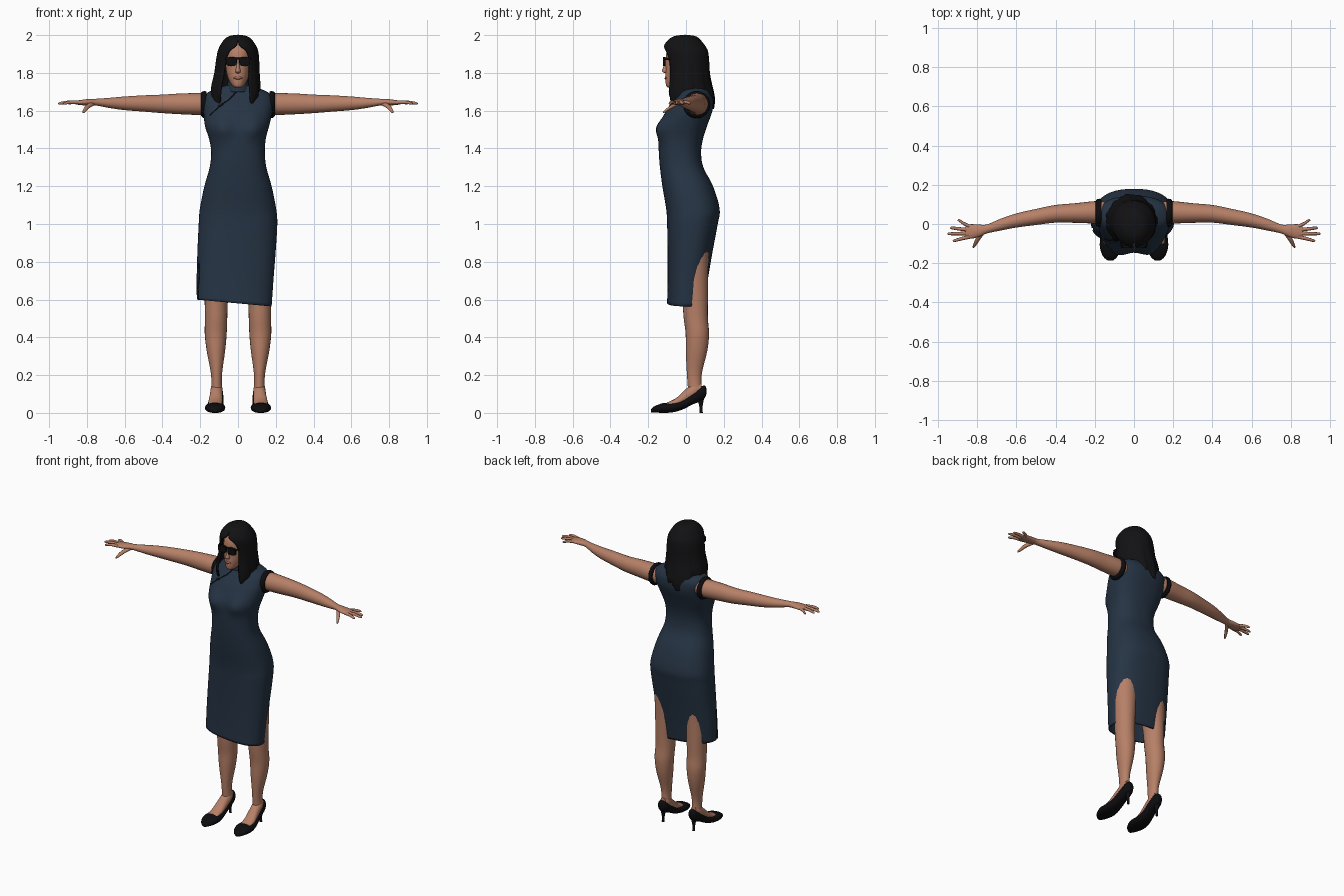
import bpy, bmesh, math
from mathutils import Vector
from mathutils.bvhtree import BVHTree

cube = bpy.data.objects.get("Cube")
if cube:
    bpy.data.objects.remove(cube, do_unlink=True)

X, Y, Z = Vector((1, 0, 0)), Vector((0, 1, 0)), Vector((0, 0, 1))


def material(name, r, g, b):
    mat = bpy.data.materials.new(name)
    mat.use_nodes = True
    mat.diffuse_color = (r, g, b, 1)
    node = mat.node_tree.nodes["Principled BSDF"]
    node.inputs["Base Color"].default_value = (r, g, b, 1)
    node.inputs["Roughness"].default_value = 0.8
    return mat


navy = material("navy cloth", 0.019, 0.034, 0.058)
skin = material("skin", 0.47, 0.215, 0.135)
hair_black = material("black hair", 0.006, 0.006, 0.007)
black = material("black leather", 0.004, 0.004, 0.005)
lip = material("lip red", 0.36, 0.12, 0.09)


def smooth_rows(rows, steps=4):
    """Catmull-Rom interpolation through rows of numbers."""
    out = []
    last = len(rows) - 1
    for i in range(last):
        a, b, c, d = rows[max(i - 1, 0)], rows[i], rows[i + 1], rows[min(i + 2, last)]
        for s in range(steps):
            t = s / steps
            out.append([q + t * (r - p) / 2 + t * t * (2 * p - 5 * q + 4 * r - e) / 2
                        + t ** 3 * (3 * q - 3 * r + e - p) / 2
                        for p, q, r, e in zip(a, b, c, d)])
    out.append(list(rows[-1]))
    return out


def tube(bm, rows, u, v, n=24, power=2.0, caps=True, steps=4):
    """Loft rows of (x, y, z, radius along u, radius along v)."""
    rings = []
    for x, y, z, ru, rv in smooth_rows(rows, steps):
        ring = []
        for k in range(n):
            t = math.tau * k / n
            c, s = math.cos(t), math.sin(t)
            c = math.copysign(abs(c) ** (2 / power), c)
            s = math.copysign(abs(s) ** (2 / power), s)
            ring.append(bm.verts.new(Vector((x, y, z)) + u * ru * c + v * rv * s))
        rings.append(ring)
    for a, b in zip(rings, rings[1:]):
        for k in range(n):
            j = (k + 1) % n
            bm.faces.new((a[k], a[j], b[j], b[k]))
    if caps:
        bm.faces.new(rings[0])
        bm.faces.new(rings[-1])


def finish(name, bm, mat, angle=50):
    bmesh.ops.recalc_face_normals(bm, faces=bm.faces)
    mesh = bpy.data.meshes.new(name)
    bm.to_mesh(mesh)
    bm.free()
    mesh.materials.append(mat)
    ob = bpy.data.objects.new(name, mesh)
    bpy.context.collection.objects.link(ob)
    bpy.ops.object.select_all(action="DESELECT")
    ob.select_set(True)
    bpy.context.view_layer.objects.active = ob
    bpy.ops.object.shade_smooth_by_angle(angle=math.radians(angle))
    return ob


def loft(name, rows, mat, u=X, v=Y, **options):
    bm = bmesh.new()
    tube(bm, rows, u, v, **options)
    return finish(name, bm, mat)


def upright(rows):
    """Turn (z, centre x, half width, front y, back y) into tube rows."""
    return [(x, (f + b) / 2, z, w, (b - f) / 2) for z, x, w, f, b in rows]


def thicken(ob, amount, offset):
    mod = ob.modifiers.new("thickness", "SOLIDIFY")
    mod.thickness, mod.offset = amount, offset


# Dress body, with bust, tilted hem and a side slit
bm = bmesh.new()
tube(bm, upright([
    (.58, -.02, .198, -.1, .1), (.7, -.016, .203, -.097, .115), (.85, -.008, .207, -.097, .14),
    (1, 0, .208, -.1, .168), (1.08, 0, .202, -.105, .178), (1.2, 0, .178, -.125, .143),
    (1.3, 0, .15, -.138, .092), (1.38, 0, .142, -.144, .08), (1.45, -.003, .15, -.145, .09),
    (1.52, -.005, .17, -.138, .112), (1.6, 0, .183, -.105, .14), (1.655, 0, .185, -.068, .143),
    (1.69, 0, .168, -.042, .13), (1.715, 0, .12, -.03, .11), (1.735, 0, .06, -.03, .08),
]), X, Y, n=64, power=2.4, caps=False, steps=5)
for vert in bm.verts:
    co = vert.co
    if co.y < 0:
        bump = math.exp(-((abs(co.x) - .085) / .055) ** 2 - ((co.z - 1.505) / .055) ** 2)
        co.y -= .026 * bump
    if co.z < .75:
        co.z -= .09 * co.x * (.75 - co.z) / .17
slit = [f for f in bm.faces
        if f.calc_center_median().x < -.15 and f.calc_center_median().z < .8
        and -.035 < f.calc_center_median().y < -.015]
bmesh.ops.delete(bm, geom=slit, context="FACES")
surface = BVHTree.FromBMesh(bm)
dress = finish("dress", bm, navy)
thicken(dress, .008, -1)

# Standing collar
collar = loft("collar", upright([
    (1.7, 0, .066, -.042, .085), (1.73, 0, .056, -.042, .078), (1.758, 0, .053, -.045, .072),
]), navy, caps=False)
thicken(collar, .006, 0)


# Piping along the front overlap, laid on the cloth
def piping(name, points, radius):
    curve = bpy.data.curves.new(name, "CURVE")
    curve.dimensions = "3D"
    curve.bevel_depth = radius
    spline = curve.splines.new("POLY")
    spline.points.add(len(points) - 1)
    for p, (x, z) in zip(spline.points, points):
        hit = surface.ray_cast(Vector((x, -1, z)), Y)[0]
        p.co = (x, hit.y if hit else -.04, z, 1)
    curve.materials.append(black)
    bpy.context.collection.objects.link(bpy.data.objects.new(name, curve))


piping("front_piping", smooth_rows([(0, 1.715), (-.04, 1.665), (-.09, 1.63), (-.15, 1.575)]), .003)
piping("collar_button", [(-.014, 1.7), (.014, 1.71)], .006)
piping("chest_button", [(-.105, 1.62), (-.08, 1.635)], .006)

# Neck and head
loft("neck", upright([
    (1.66, 0, .052, -.035, .075), (1.72, 0, .046, -.04, .066), (1.8, 0, .048, -.05, .06),
]), skin)
bm = bmesh.new()
tube(bm, upright([
    (1.722, 0, .014, -.094, -.05), (1.73, 0, .028, -.104, -.02), (1.75, 0, .043, -.108, .03),
    (1.78, 0, .056, -.109, .06), (1.82, 0, .064, -.108, .08), (1.87, 0, .068, -.108, .088),
    (1.92, 0, .066, -.1, .085), (1.96, 0, .05, -.07, .06), (1.98, 0, .02, -.03, .03),
]), X, Y, n=32, power=2.2)
tube(bm, [(0, -.104, 1.798, .007, .005), (0, -.108, 1.808, .014, .019),
          (0, -.107, 1.83, .009, .014), (0, -.104, 1.86, .006, .006)], X, Y, n=12)
finish("head", bm, skin)
loft("lips", [(0, -.105, 1.764, .006, .004), (0, -.106, 1.77, .021, .007),
              (0, -.106, 1.775, .022, .006), (0, -.105, 1.782, .009, .005)], lip, n=16)

# Sunglasses: lenses, bridge and temples
bm = bmesh.new()
for side in (-1, 1):
    tube(bm, [(side * .035, -.122, 1.86, .028, .023), (side * .035, -.108, 1.86, .029, .024)],
         X, Z, n=20, power=3.2, steps=1)
    tube(bm, [(side * .064, -.115, 1.875, .004, .006), (side * .071, .0, 1.87, .003, .005)],
         X, Z, n=8, steps=1)
tube(bm, [(-.06, -.116, 1.877, .005, .005), (.06, -.116, 1.877, .005, .005)], Y, Z, n=8, steps=1)
finish("sunglasses", bm, black)

# Hair: an open-fronted shell with wavy strands (z, centre x, half width, front, back, opening)
bm = bmesh.new()
count = 60
rings = []
for z, cx, w, f, b, gap in smooth_rows([
    (1.63, -.012, .112, -.11, .142, .85), (1.67, -.012, .122, -.115, .146, .72),
    (1.73, -.012, .124, -.108, .133, .64), (1.8, -.006, .114, -.1, .12, .62),
    (1.87, -.002, .108, -.105, .116, .6), (1.915, 0, .101, -.112, .11, .45),
    (1.945, 0, .088, -.11, .093, .1), (1.975, 0, .066, -.085, .068, 0),
    (1.99, 0, .042, -.055, .045, 0), (1.996, 0, .001, -.006, -.005, 0),
]):
    ring = []
    gap = max(gap, 0)
    for k in range(count + 1):
        t = gap + (math.tau - 2 * gap) * k / count
        low = max(0, min(1, (1.9 - z) / .2))
        wave = 1 + low * (.022 * math.sin(11 * t + 9 * z) + .012 * math.sin(23 * t))
        fall = max(0, 1.7 - z) * .3 * math.sin(7 * t)
        ring.append(bm.verts.new((cx + w * wave * math.sin(t),
                                  (f + b) / 2 - (b - f) / 2 * wave * math.cos(t), z + fall)))
    rings.append(ring)
for lower, upper in zip(rings, rings[1:]):
    for k in range(count):
        bm.faces.new((lower[k], lower[k + 1], upper[k + 1], upper[k]))
bmesh.ops.remove_doubles(bm, verts=bm.verts, dist=.0008)
hair = finish("hair", bm, hair_black)
thicken(hair, .012, 0)

for side, label in ((1, "left"), (-1, "right")):
    def flip(rows):
        return [(side * r[0], *r[1:]) for r in rows]

    # Arm with palm, fingers and thumb
    bm = bmesh.new()
    tube(bm, flip([
        (.13, .06, 1.635, .05, .052), (.19, .06, 1.635, .057, .058), (.3, .056, 1.636, .05, .055),
        (.4, .052, 1.636, .045, .049), (.5, .036, 1.638, .041, .043), (.6, .018, 1.639, .036, .036),
        (.68, -.003, 1.641, .03, .027), (.75, -.025, 1.645, .023, .018),
        (.79, -.034, 1.645, .031, .017), (.83, -.038, 1.643, .037, .014),
        (.86, -.039, 1.643, .034, .009),
    ]), Y, Z)
    for base, tip_x, tip_y in ((-.012, .9, .018), (-.03, .938, -.02),
                               (-.048, .952, -.05), (-.066, .925, -.085)):
        mid_x, mid_y = (.84 + tip_x) / 2, (base + tip_y) / 2
        tube(bm, flip([(.84, base, 1.643, .01, .01), (mid_x, mid_y, 1.645, .009, .009),
                       (tip_x - .008, tip_y, 1.639, .007, .007), (tip_x, tip_y, 1.638, .002, .002)]),
             Y, Z, n=10, steps=2)
    tube(bm, flip([(.765, -.035, 1.64, .013, .012), (.795, -.075, 1.622, .013, .011),
                   (.815, -.112, 1.597, .008, .008), (.82, -.122, 1.59, .002, .002)]),
         X, Z, n=10, steps=3)
    finish(label + "_arm", bm, skin)

    # Black armhole trim
    loft(label + "_armhole_trim", flip([
        (.166, .056, 1.632, .069, .067), (.176, .056, 1.632, .073, .072),
        (.19, .058, 1.633, .068, .067), (.196, .058, 1.634, .058, .059)]), black, Y, Z, n=32)

    # Leg and foot
    bm = bmesh.new()
    tube(bm, flip([
        (.113, .05, .11, .031, .038), (.113, .045, .16, .028, .037), (.114, .045, .22, .031, .041),
        (.117, .056, .33, .049, .057), (.118, .06, .42, .058, .062), (.116, .052, .5, .059, .064),
        (.115, .048, .6, .062, .068), (.11, .04, .75, .075, .078), (.105, .04, .92, .085, .085),
    ]), X, Y)
    tube(bm, flip([
        (.121, -.1, .043, .036, .012), (.12, -.05, .056, .037, .024), (.116, 0, .086, .034, .041),
        (.113, .05, .118, .032, .045), (.113, .082, .125, .022, .035)]), X, Z)
    finish(label + "_leg", bm, skin)

    # Pump with a slim heel
    bm = bmesh.new()
    tube(bm, flip([
        (.121, -.186, .011, .014, .009), (.121, -.165, .019, .037, .017),
        (.121, -.12, .026, .053, .026), (.121, -.07, .029, .051, .026),
        (.119, -.02, .043, .042, .026), (.115, .03, .074, .037, .032),
        (.113, .075, .1, .034, .038), (.113, .1, .112, .024, .032), (.113, .108, .115, .008, .014),
    ]), X, Z, power=2.3)
    tube(bm, flip([(.113, .08, 0, .009, .009), (.113, .079, .04, .009, .01),
                   (.113, .076, .075, .018, .02), (.113, .07, .1, .028, .03)]), X, Y, n=14)
    finish(label + "_shoe", bm, black)
